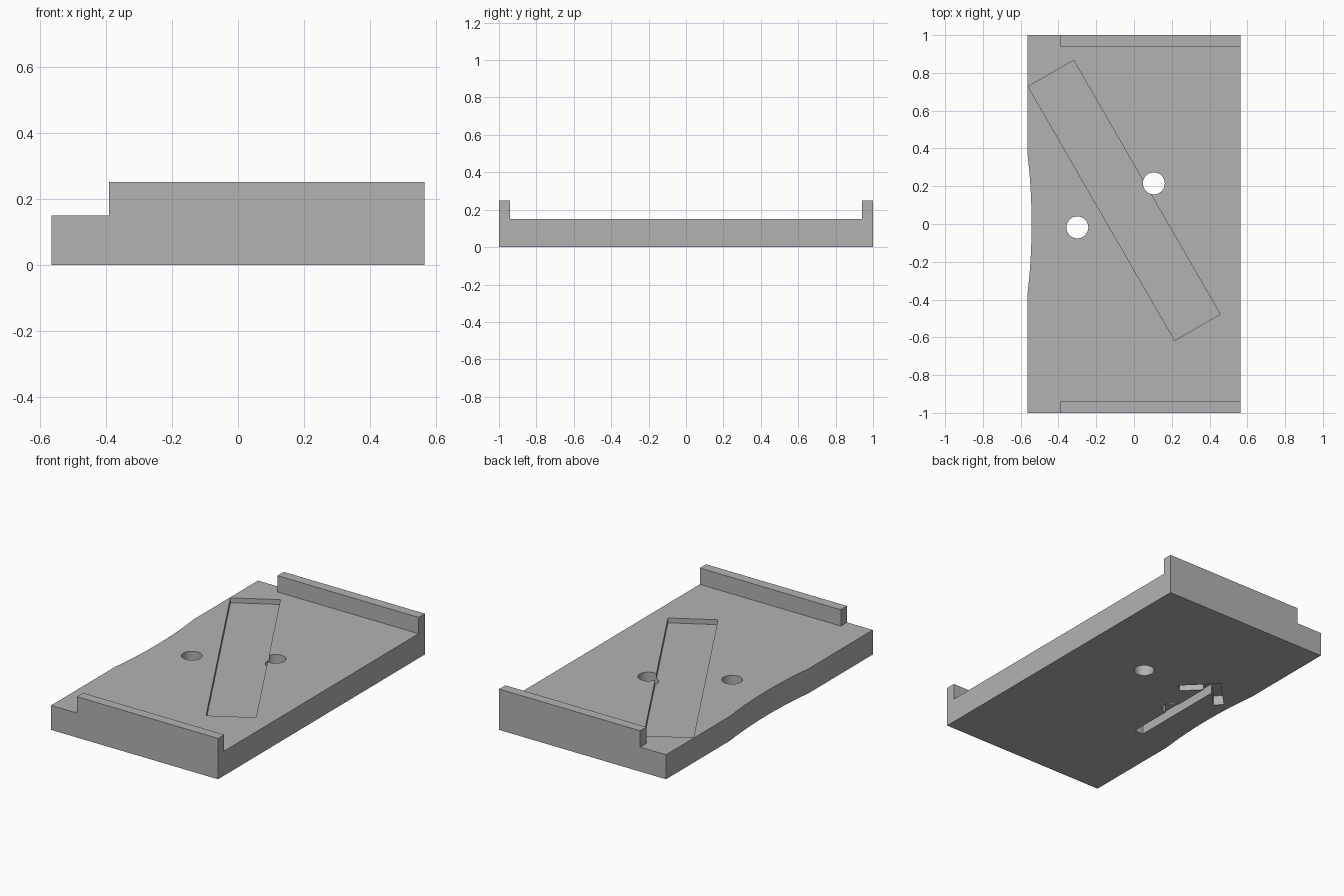
import bpy, bmesh, math
from mathutils import Vector, Matrix

default = bpy.data.objects.get("Cube")
if default:
    bpy.data.objects.remove(default, do_unlink=True)

HALF_W, HALF_L = 0.565, 1.0
PLATE_TOP, RAIL_TOP = 0.15, 0.25
RAIL_Y, RAIL_X = 0.94, -0.39

grey = bpy.data.materials.new("plain grey")
grey.use_nodes = True
colour = (0.45, 0.45, 0.45, 1)
grey.diffuse_color = colour
grey.node_tree.nodes["Principled BSDF"].inputs["Base Color"].default_value = colour


def prism(outline, z0, z1):
    """Closed bmesh prism from a flat outline."""
    bm = bmesh.new()
    base = bm.faces.new([bm.verts.new((x, y, z0)) for x, y in outline])
    top = bmesh.ops.extrude_face_region(bm, geom=[base], use_keep_orig=True)
    verts = [g for g in top["geom"] if isinstance(g, bmesh.types.BMVert)]
    bmesh.ops.translate(bm, verts=verts, vec=(0, 0, z1 - z0))
    bmesh.ops.recalc_face_normals(bm, faces=bm.faces)
    return bm


def add_object(name, bm):
    mesh = bpy.data.meshes.new(name)
    bm.to_mesh(mesh)
    bm.free()
    mesh.materials.append(grey)
    obj = bpy.data.objects.new(name, mesh)
    bpy.context.scene.collection.objects.link(obj)
    return obj


# Plate outline with a shallow curved dent in the -x edge
dent_half, dent_depth, steps = 0.38, 0.023, 16
radius = (dent_half ** 2 + dent_depth ** 2) / (2 * dent_depth)
outline = [(-HALF_W, -HALF_L), (HALF_W, -HALF_L), (HALF_W, HALF_L), (-HALF_W, HALF_L)]
for i in range(steps + 1):
    y = dent_half * (1 - 2 * i / steps)
    outline.append((-HALF_W + dent_depth - radius + math.sqrt(radius ** 2 - y * y), y))
bm = prism(outline, 0, PLATE_TOP)

# End rails: cut their footprints into the top and raise them
for co, no in (((0, RAIL_Y, 0), (0, 1, 0)), ((0, -RAIL_Y, 0), (0, 1, 0)),
               ((RAIL_X, 0, 0), (1, 0, 0))):
    bmesh.ops.bisect_plane(bm, geom=bm.verts[:] + bm.edges[:] + bm.faces[:],
                           plane_co=co, plane_no=no, dist=1e-5)
for side in (-1, 1):
    bm.normal_update()
    faces = [f for f in bm.faces if f.normal.z > 0.9
             and f.calc_center_median().y * side > RAIL_Y
             and f.calc_center_median().x > RAIL_X]
    raised = bmesh.ops.extrude_face_region(bm, geom=faces)
    verts = [g for g in raised["geom"] if isinstance(g, bmesh.types.BMVert)]
    bmesh.ops.translate(bm, verts=verts, vec=(0, 0, RAIL_TOP - PLATE_TOP))
bmesh.ops.dissolve_limit(bm, angle_limit=0.001, verts=bm.verts, edges=bm.edges)
bmesh.ops.recalc_face_normals(bm, faces=bm.faces)
plate = add_object("railed_plate", bm)

cutters = []

# Slanted shallow pocket in the top
turn = Matrix.Rotation(math.radians(30), 2)
centre = Vector((-0.052, 0.125))
corners = [centre + turn @ Vector((sx * 0.139, sy * 0.776))
           for sx, sy in ((-1, -1), (1, -1), (1, 1), (-1, 1))]
cutters.append(add_object("pocket_cutter", prism(corners, PLATE_TOP - 0.03, 0.4)))

# Direction arrow engraved in the underside
half = [(0.17, -0.17), (0.128, -0.212), (0.03, -0.114), (0.03, -0.73)]
arrow = [(0, 0)] + half + [(-x, y) for x, y in reversed(half)]
arrow = [(x - 0.33, y + 0.38) for x, y in arrow]
cutters.append(add_object("arrow_cutter", prism(arrow, -0.1, 0.06)))

# Two round through holes
for cx, cy in ((-0.3, -0.018), (0.105, 0.215)):
    ring = [(cx + 0.058 * math.cos(a), cy + 0.058 * math.sin(a))
            for a in (2 * math.pi * i / 48 for i in range(48))]
    cutters.append(add_object("hole_cutter", prism(ring, -0.2, 0.5)))

for cutter in cutters:
    cutter.hide_render = True
    mod = plate.modifiers.new(cutter.name, "BOOLEAN")
    mod.operation = "DIFFERENCE"
    mod.solver = "EXACT"
    mod.object = cutter

# Bake the cuts, then drop the cutters
depsgraph = bpy.context.evaluated_depsgraph_get()
baked = bpy.data.meshes.new_from_object(plate.evaluated_get(depsgraph))
plate.modifiers.clear()
plate.data = baked
for cutter in cutters:
    bpy.data.objects.remove(cutter, do_unlink=True)

bpy.ops.object.select_all(action="DESELECT")
plate.select_set(True)
bpy.context.view_layer.objects.active = plate
bpy.ops.object.shade_smooth_by_angle(angle=math.radians(20))
